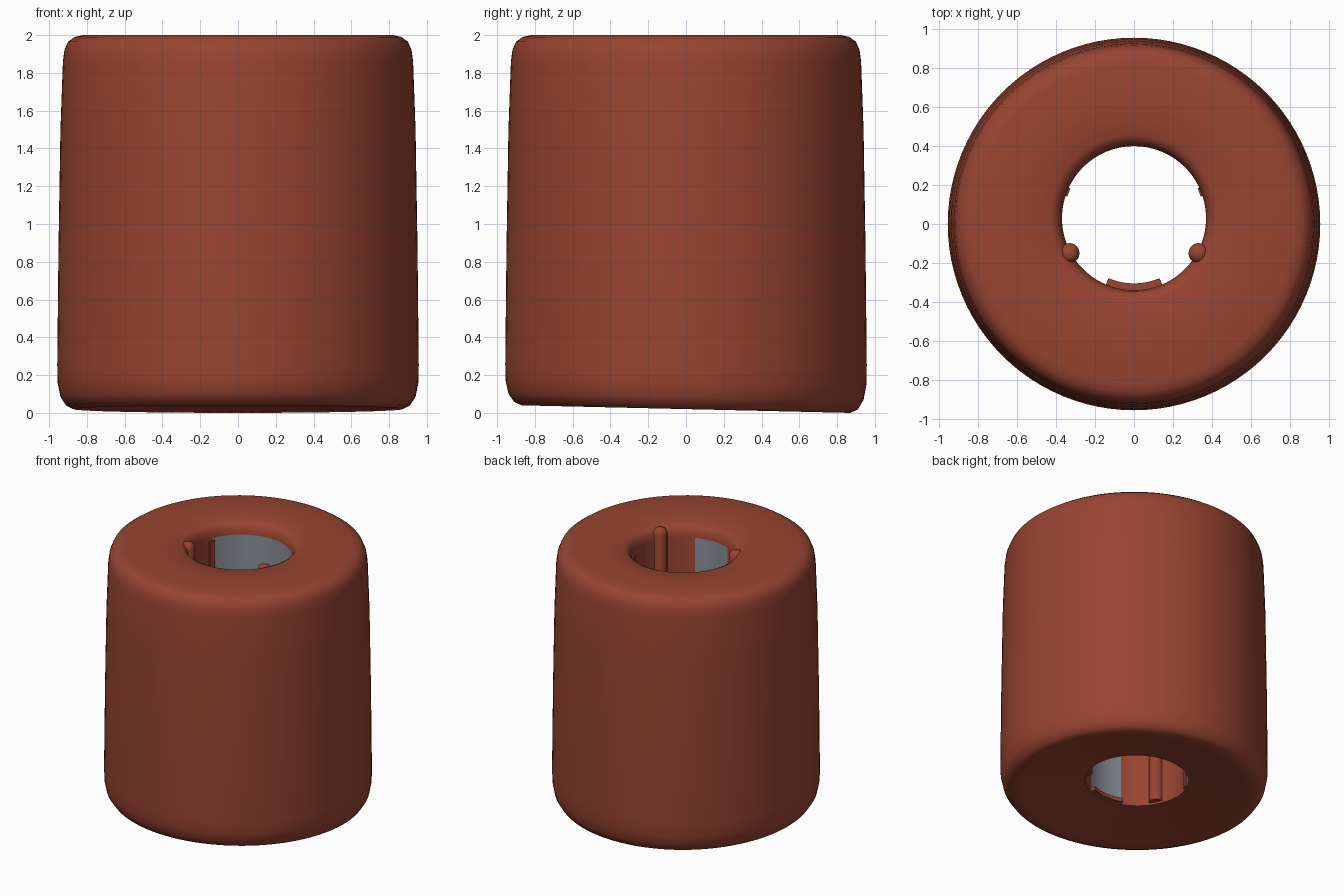
import bpy, bmesh, math

if "Cube" in bpy.data.objects:
    bpy.data.objects.remove(bpy.data.objects["Cube"])

def material(name, col):
    m = bpy.data.materials.new(name)
    m.diffuse_color = (*col, 1)
    m.use_nodes = True
    m.node_tree.nodes["Principled BSDF"].inputs["Base Color"].default_value = m.diffuse_color
    return m

RED = material("brick red", (0.315, 0.058, 0.031))
GREY = material("slate grey", (0.225, 0.25, 0.28))
N = 96

def finish(name, bm, angle):
    bmesh.ops.recalc_face_normals(bm, faces=bm.faces)
    me = bpy.data.meshes.new(name)
    bm.to_mesh(me)
    bm.free()
    ob = bpy.data.objects.new(name, me)
    me.materials.append(RED)
    me.materials.append(GREY)
    bpy.context.collection.objects.link(ob)
    bpy.ops.object.select_all(action='DESELECT')
    ob.select_set(True)
    bpy.context.view_layer.objects.active = ob
    bpy.ops.object.shade_smooth_by_angle(angle=math.radians(angle))
    return ob

# Rounded, slightly tapered body: closed profile of (radius, z, y offset)
OFF = 0.03
profile = [(0.37, 0.075, OFF), (0.45, 0.065, OFF), (0.65, 0.035, 0.01),
           (0.80, 0.01, 0), (0.87, 0.0, 0), (0.91, 0.02, 0), (0.94, 0.07, 0),
           (0.955, 0.15, 0), (0.957, 0.25, 0), (0.95, 0.9, 0), (0.94, 1.5, 0),
           (0.927, 1.86, 0), (0.919, 1.92, 0), (0.90, 1.965, 0),
           (0.865, 1.99, 0), (0.82, 2.0, 0), (0.60, 1.998, 0.01),
           (0.43, 1.995, OFF), (0.40, 1.98, OFF), (0.378, 1.95, OFF),
           (0.37, 1.90, OFF)]
bm = bmesh.new()
rings = []
for r, z, oy in profile:
    ring = []
    for i in range(N):
        a = 2 * math.pi * i / N
        x, y = r * math.cos(a), r * math.sin(a) + oy
        w = max(0, 1 - z / 0.3)          # base is a little higher in front
        ring.append(bm.verts.new((x, y, z + w * 0.02 * (1 - y / 0.87))))
    rings.append(ring)
for k in range(len(rings)):
    a, b = rings[k], rings[(k + 1) % len(rings)]
    for i in range(N):
        j = (i + 1) % N
        f = bm.faces.new((a[i], a[j], b[j], b[i]))
        # grey liner panels at the front and back of the bore
        deg = 360 * (i + 0.5) / N
        if k == len(rings) - 1 and (24 < deg < 156 or 248 < deg < 292):
            f.material_index = 1
finish("body", bm, 50)

# Curved wall pads lining the bore between the grey panels
def pad(name, a0, a1, z0, z1, r_in, r_out=0.385, n=12):
    bm = bmesh.new()
    rows = []
    for i in range(n + 1):
        a = math.radians(a0 + (a1 - a0) * i / n)
        rows.append([bm.verts.new((r * math.cos(a), r * math.sin(a) + OFF, z))
                     for r, z in ((r_in, z0), (r_out, z0), (r_out, z1), (r_in, z1))])
    for p, q in zip(rows, rows[1:]):
        for k in range(4):
            m = (k + 1) % 4
            bm.faces.new((p[k], p[m], q[m], q[k]))
    bm.faces.new(rows[0])
    bm.faces.new(rows[-1])
    finish(name, bm, 30)

pad("front_lip", 247, 293, 0.10, 0.13, 0.335)
for side, (a, b) in {"right": (18, 25), "left": (155, 162)}.items():
    pad(side + "_pad", a, b, 0.10, 1.88, 0.36)

# Round ribs down the bore, rounded off at the top
for side, s in (("right", 1), ("left", -1)):
    bm = bmesh.new()
    rib = [(0.052, 0.11), (0.052, 1.95), (0.042, 1.98), (0.02, 1.993)]
    rs = [[bm.verts.new((s * 0.332 + r * math.cos(2 * math.pi * i / 20),
                         -0.15 + r * math.sin(2 * math.pi * i / 20), z))
           for i in range(20)] for r, z in rib]
    for a, b in zip(rs, rs[1:]):
        for i in range(20):
            j = (i + 1) % 20
            bm.faces.new((a[i], a[j], b[j], b[i]))
    bm.faces.new(rs[0])
    bm.faces.new(rs[-1])
    finish(side + "_rib", bm, 50)
